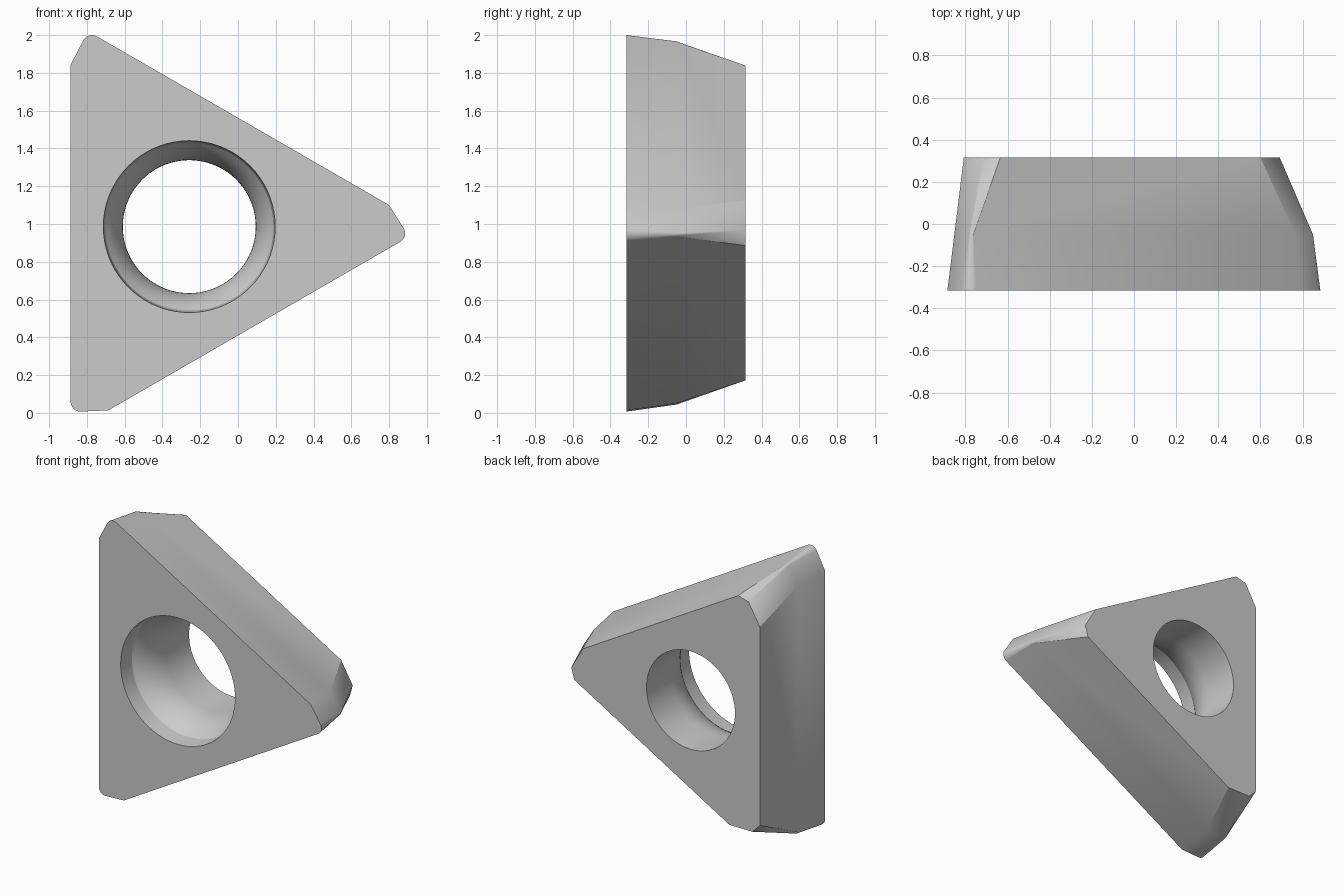
import bpy, bmesh
from math import sin, cos, pi, radians, sqrt, tan, asin

if "Cube" in bpy.data.objects:
    bpy.data.objects.remove(bpy.data.objects["Cube"])

CX, CZ = -0.258, 0.986          # axis of the hole and of the 3-fold symmetry
Y0, YM, Y1 = -0.315, -0.05, 0.315
ARC = 8
bm = bmesh.new()


def rounded_corner(inradius, az, r):
    """Right-hand corner: slanted chamfer running into a rounded nose."""
    ax = 2 * (inradius - 0.866 * az)
    dx, dz = 0.536, -0.844
    t = (inradius - 0.5 * ax + 0.866 * az) / (0.5 * dx - 0.866 * dz)
    tx, tz = ax + t * dx, az + t * dz
    a0, a1 = radians(32.4), radians(-60)
    d = r * tan((a0 - a1) / 2)
    qx, qz = tx - 0.866 * d, tz - 0.5 * d
    ox, oz = qx - r * cos(a1), qz - r * sin(a1)
    pts = [(ax, az)]
    for i in range(ARC + 1):
        a = a0 + (a1 - a0) * i / ARC
        pts.append((ox + r * cos(a), oz + r * sin(a)))
    return pts


def ring(corner, y):
    verts = []
    for k in range(3):
        c, s = cos(-k * 2 * pi / 3), sin(-k * 2 * pi / 3)
        for x, z in corner:
            verts.append(bm.verts.new((CX + x * c - z * s, y, CZ + x * s + z * c)))
    return verts


def skin(rings):
    for a, b in zip(rings, rings[1:]):
        for i in range(len(a)):
            j = (i + 1) % len(a)
            bm.faces.new((a[i], a[j], b[j], b[i]))


# Outer body: relieved triangle whose corners are cut back steeply at the rear
back_corner = [(0.858, 0.14)] + [(0.95, -0.018)] * ARC + [(0.927, -0.10)]
skin([ring(rounded_corner(0.628, 0.115, 0.052), Y0),
      ring(rounded_corner(0.595, 0.095, 0.015), YM),
      ring(back_corner, Y1)])
bmesh.ops.remove_doubles(bm, verts=bm.verts[:], dist=1e-5)

# Hole: steep lip, curved screw seat, straight bore
R = 0.382
profile = [(0.455, Y0)]
for i in range(9):
    a = asin(0.25 / R) * (1 - i / 8)
    profile.append((0.352 + R * (1 - cos(a)), 0.05 - R * sin(a)))
profile.append((0.352, Y1))
N = 72
skin([[bm.verts.new((CX + r * cos(2 * pi * i / N), y, CZ + r * sin(2 * pi * i / N)))
       for i in range(N)] for r, y in profile])

# Flat front and back faces around the hole
for y, n in ((Y0, -1), (Y1, 1)):
    rim = [e for e in bm.edges if e.is_boundary
           and all(abs(v.co.y - y) < 1e-4 for v in e.verts)]
    bmesh.ops.triangle_fill(bm, edges=rim, use_beauty=True, normal=(0, n, 0))
bmesh.ops.recalc_face_normals(bm, faces=bm.faces[:])

mesh = bpy.data.meshes.new("triangular_insert")
bm.to_mesh(mesh)
bm.free()
insert = bpy.data.objects.new("triangular_insert", mesh)
bpy.context.collection.objects.link(insert)
bpy.context.view_layer.objects.active = insert
insert.select_set(True)
bpy.ops.object.shade_smooth_by_angle(angle=radians(30))
